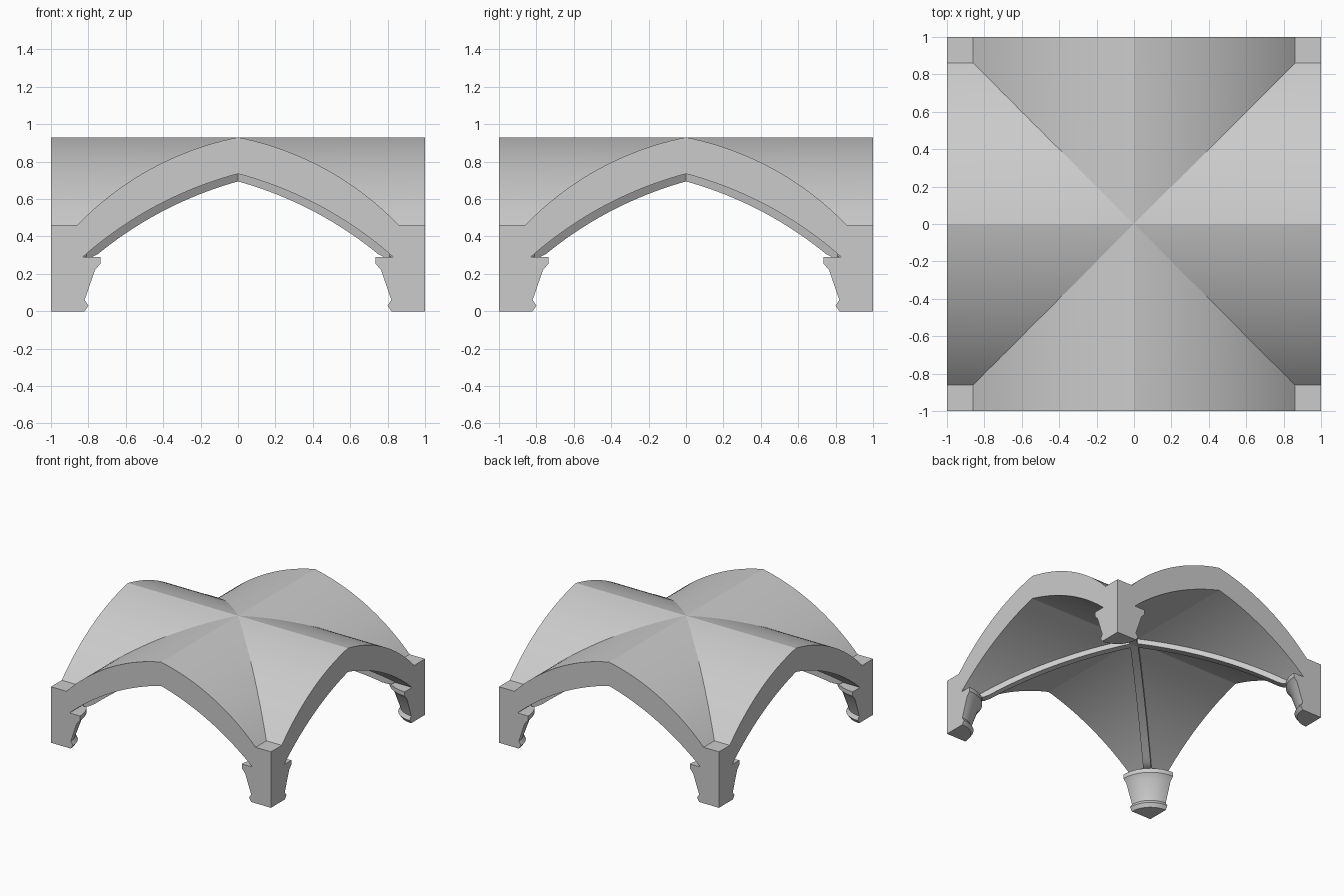
import bpy, bmesh, math
from mathutils import Vector, Matrix

cube = bpy.data.objects.get("Cube")
if cube:
    bpy.data.objects.remove(cube)

stone = bpy.data.materials.new("grey_stone")
stone.use_nodes = True
colour = (0.6, 0.6, 0.6, 1)
stone.diffuse_color = colour
stone.node_tree.nodes["Principled BSDF"].inputs["Base Color"].default_value = colour

STEPS = 24
SPRING, SHOULDER = 0.29, 0.46


def arc(a, b, c):
    """Points along the circle from a through b to c."""
    a, b, c = Vector(a), Vector(b), Vector(c)
    u, v = b - a, c - a
    d = 2 * (u.x * v.y - u.y * v.x)
    centre = a + Vector((v.y * u.dot(u) - u.y * v.dot(v),
                         u.x * v.dot(v) - v.x * u.dot(u))) / d
    r = (a - centre).length
    t0, t1 = (math.atan2(p.y - centre.y, p.x - centre.x) for p in (a, c))
    angles = [t0 + (t1 - t0) * i / STEPS for i in range(STEPS + 1)]
    return [(centre.x + r * math.cos(t), centre.y + r * math.sin(t)) for t in angles]


def strip(bm, rows):
    """Skin a list of equally long point rows."""
    grid = [[bm.verts.new(p) for p in row] for row in rows]
    for r, s in zip(grid, grid[1:]):
        for i in range(len(r) - 1):
            bm.faces.new((r[i], r[i + 1], s[i + 1], s[i]))


def finish(bm, name, angle=30):
    bmesh.ops.remove_doubles(bm, verts=bm.verts, dist=0.0005)
    bmesh.ops.dissolve_degenerate(bm, edges=bm.edges, dist=0.0005)
    bmesh.ops.recalc_face_normals(bm, faces=bm.faces)
    mesh = bpy.data.meshes.new(name)
    bm.to_mesh(mesh)
    bm.free()
    mesh.materials.append(stone)
    ob = bpy.data.objects.new(name, mesh)
    bpy.context.collection.objects.link(ob)
    bpy.ops.object.select_all(action="DESELECT")
    ob.select_set(True)
    bpy.context.view_layer.objects.active = ob
    bpy.ops.object.shade_smooth_by_angle(angle=math.radians(angle))
    return ob


def four_corners(ob, names):
    """Repeat a front-left part in every corner."""
    for i, name in enumerate(names):
        part = ob if i == 0 else ob.copy()
        part.name = name
        part.rotation_euler.z = i * math.pi / 2
        if i:
            bpy.context.collection.objects.link(part)


outer = arc((0, 0.93), (0.45, 0.77), (0.86, SHOULDER))
inner = arc((0, 0.735), (0.47, 0.545), (0.83, SPRING))

# Groin vault: a pointed arch run to the diagonals, turned to all four sides
bm = bmesh.new()
top = outer + [(1, SHOULDER)]
under = inner + [(1, SPRING)]
for turn in range(4):
    for side in (-1, 1):
        rows = [[(side * x, -x, z) for x, z in top],
                [(side * x, -1, z) for x, z in top],
                [(side * x, -1, z) for x, z in under],
                [(side * x, -x, z) for x, z in under]]
        m = Matrix.Rotation(turn * math.pi / 2, 3, "Z")
        strip(bm, [[m @ Vector(p) for p in row] for row in rows])
finish(bm, "groin_vault", 12)

# Diagonal ribs under the groins
corners = ("front_left", "back_left", "back_right", "front_right")
bm = bmesh.new()
half = 0.03 / math.sqrt(2)
section = [(-1, 0.04), (1, 0.04), (1, -0.035), (-1, -0.035), (-1, 0.04)]
strip(bm, [[(x + s * half, -x + s * half, max(z + dz, SPRING)) for s, dz in section]
           for x, z in inner])
four_corners(finish(bm, "rib"), [c + "_rib" for c in corners])

# Quarter-round corner piers with a base moulding and a capital
profile = [(0.18, 0), (0.2, 0.03), (0.18, 0.06), (0.235, 0.22),
           (0.265, 0.255), (0.265, SPRING)]
closed = [(0, 0)] + profile + [(0, SPRING)]
bm = bmesh.new()
rows = []
for i in range(13):
    a = math.pi / 2 * (1 + i / 12)
    rows.append([(1 + r * math.cos(a), -1 + r * math.sin(a), z) for r, z in closed])
strip(bm, rows)
for row in (rows[0], rows[-1]):
    bm.faces.new([bm.verts.new(p) for p in row])
four_corners(finish(bm, "pier"), [c + "_pier" for c in corners])
